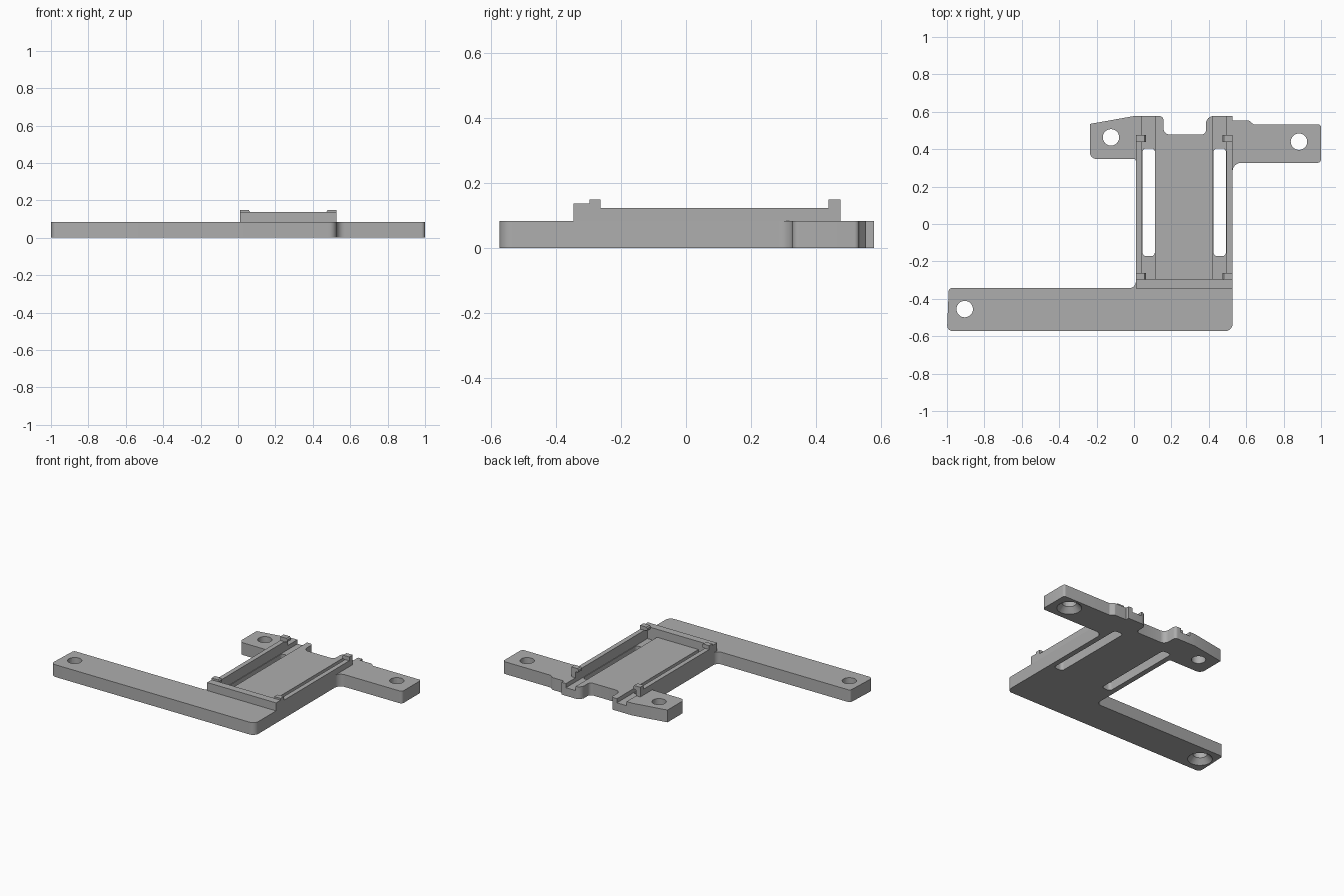
import bpy, bmesh, math
from mathutils import Vector

if "Cube" in bpy.data.objects:
    bpy.data.objects.remove(bpy.data.objects["Cube"])

grey = bpy.data.materials.new("plain grey")
grey.diffuse_color = (0.42, 0.42, 0.42, 1)
grey.use_nodes = True
grey.node_tree.nodes["Principled BSDF"].inputs["Base Color"].default_value = grey.diffuse_color


def fillet(corners, steps=6):
    """Round each (x, y, radius) corner of a closed outline."""
    out = []
    n = len(corners)
    for i, (x, y, r) in enumerate(corners):
        p = Vector((x, y))
        if r == 0:
            out.append(p)
            continue
        a = (Vector(corners[i - 1][:2]) - p).normalized()
        b = (Vector(corners[(i + 1) % n][:2]) - p).normalized()
        half = a.angle(b) / 2
        centre = p + (a + b).normalized() * (r / math.sin(half))
        start = p + a * (r / math.tan(half)) - centre
        end = p + b * (r / math.tan(half)) - centre
        turn = math.atan2(start.x * end.y - start.y * end.x, start.dot(end))
        for k in range(steps + 1):
            t = turn * k / steps
            out.append(centre + Vector((start.x * math.cos(t) - start.y * math.sin(t),
                                        start.x * math.sin(t) + start.y * math.cos(t))))
    return out


def prism(name, points, lo, hi, axis='z'):
    """Extrude a closed outline along z, or an x-z profile along y."""
    place = (lambda p, h: (p[0], p[1], h)) if axis == 'z' else (lambda p, h: (p[0], h, p[1]))
    bm = bmesh.new()
    face = bm.faces.new([bm.verts.new(place(p, lo)) for p in points])
    res = bmesh.ops.extrude_face_region(bm, geom=[face])
    top = [v for v in res["geom"] if isinstance(v, bmesh.types.BMVert)]
    bmesh.ops.translate(bm, verts=top, vec=place((0, 0), hi - lo))
    bmesh.ops.recalc_face_normals(bm, faces=bm.faces)
    return finish(name, bm)


def finish(name, bm):
    me = bpy.data.meshes.new(name)
    bm.to_mesh(me)
    bm.free()
    me.materials.append(grey)
    ob = bpy.data.objects.new(name, me)
    bpy.context.collection.objects.link(ob)
    return ob


def box(name, x0, x1, y0, y1, z0, z1):
    return prism(name, [(x0, y0), (x1, y0), (x1, y1), (x0, y1)], z0, z1)


def cone(name, x, y, z0, z1, r0, r1):
    bm = bmesh.new()
    bmesh.ops.create_cone(bm, cap_ends=True, segments=32, radius1=r0, radius2=r1, depth=z1 - z0)
    bmesh.ops.translate(bm, verts=bm.verts, vec=(x, y, (z0 + z1) / 2))
    return finish(name, bm)


def cut(target, cutter):
    mod = target.modifiers.new("cut", 'BOOLEAN')
    mod.operation = 'DIFFERENCE'
    mod.solver = 'EXACT'
    mod.object = cutter
    bpy.context.view_layer.objects.active = target
    bpy.ops.object.modifier_apply(modifier=mod.name)
    bpy.data.objects.remove(cutter)


T = 0.083          # plate thickness
L, R = 0.01, 0.527  # outer sides of the tray
MID = (L + R) / 2

# Base plate with the long arm, two rear tabs and the rear notch
plate = prism("base_plate", fillet([
    (-1.0, -0.573, 0.03), (R, -0.573, 0.04), (R, 0.327, 0.045),
    (1.0, 0.327, 0.02), (1.0, 0.532, 0.015), (0.64, 0.532, 0.015),
    (0.615, 0.553, 0.01), (R, 0.553, 0), (R, 0.577, 0),
    (0.385, 0.577, 0.04), (0.385, 0.478, 0.025), (0.157, 0.478, 0.035),
    (0.157, 0.577, 0.02), (0.0, 0.577, 0), (-0.236, 0.535, 0),
    (-0.236, 0.348, 0.035), (L, 0.348, 0.012), (L, -0.343, 0.035),
    (-0.99, -0.343, 0.015)]), 0, T)

# Shallow grooves and through slots on both sides of the tray
for side in (-1, 1):
    xs = sorted((MID + side * 0.155, MID + side * 0.227))
    cut(plate, box("groove_cutter", *xs, -0.295, 0.7, 0.055, 0.2))
    xs = sorted((MID + side * 0.157, MID + side * 0.223))
    cut(plate, prism("slot_cutter", fillet([
        (xs[0], -0.172, 0.02), (xs[1], -0.172, 0.02),
        (xs[1], 0.405, 0.02), (xs[0], 0.405, 0.02)]), -0.1, 0.2))

# Screw holes, two of them countersunk from below
for x, y, sunk in ((-0.905, -0.455, True), (0.882, 0.44, True), (-0.123, 0.463, False)):
    cut(plate, cone("hole_cutter", x, y, -0.1, 0.2, 0.044, 0.044))
    if sunk:
        cut(plate, cone("countersink_cutter", x, y, -0.01, 0.035, 0.085, 0.0435))

# Front wall of the tray
box("front_wall", L, R, -0.345, -0.295, T, 0.137)

# Side rails and the four hooked clips
for side, label in ((-1, "left"), (1, "right")):
    xs = sorted((MID + side * 0.2585, MID + side * 0.227))
    box(label + "_rail", *xs, -0.295, 0.473, T, 0.123)
    for y0, y1, end in ((-0.297, -0.262, "front"), (0.438, 0.475, "rear")):
        profile = [(0.2585, T), (0.227, T), (0.227, 0.122), (0.205, 0.126),
                   (0.205, 0.14), (0.212, 0.149), (0.2585, 0.149)]
        prism(f"{label}_{end}_clip", [(MID + side * d, z) for d, z in profile], y0, y1, 'y')

# Smooth the rounded corners and holes
bpy.ops.object.select_all(action='DESELECT')
plate.select_set(True)
bpy.context.view_layer.objects.active = plate
bpy.ops.object.shade_smooth_by_angle(angle=math.radians(30))
